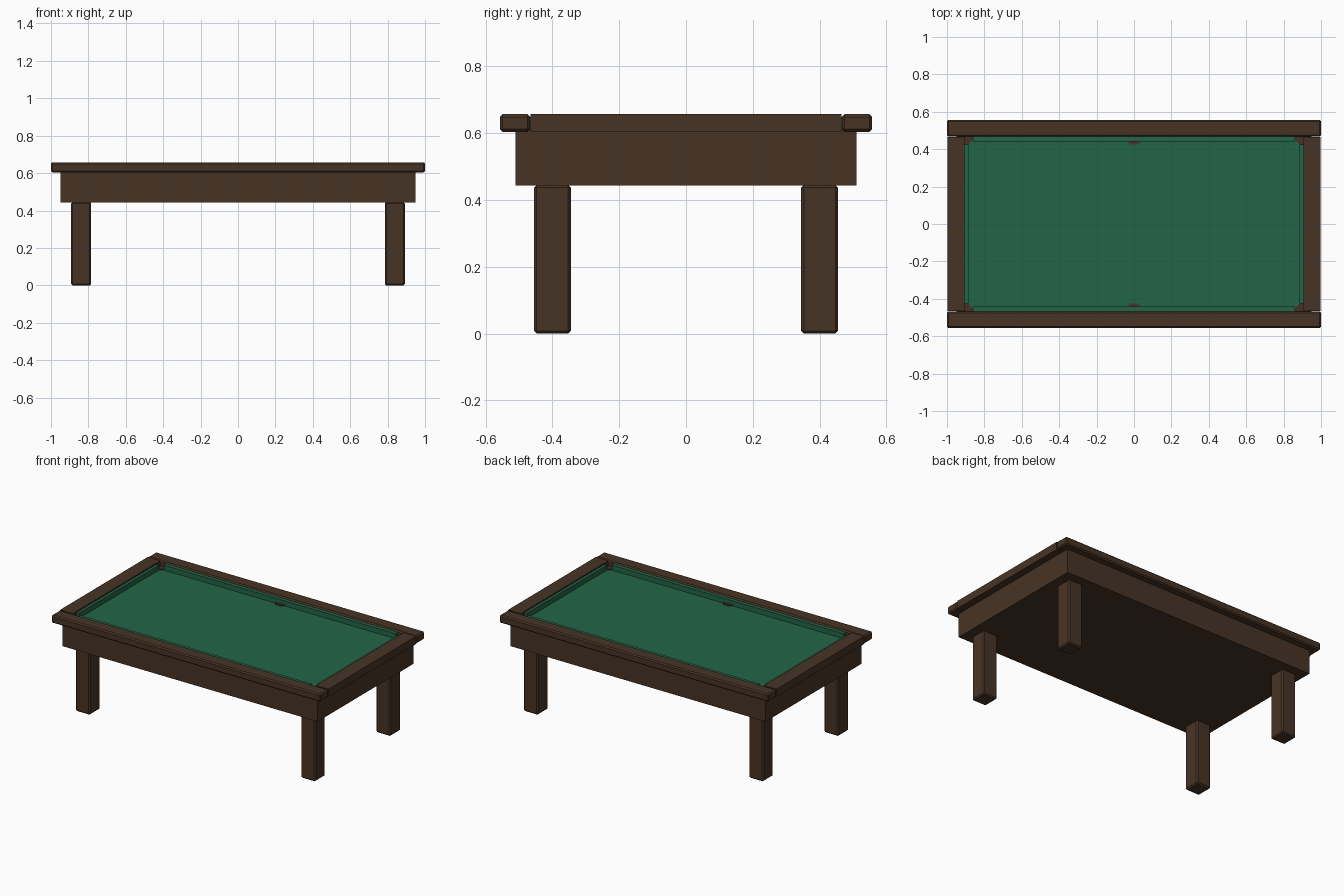
import bpy
import math

cube = bpy.data.objects.get("Cube")
if cube:
    bpy.data.objects.remove(cube, do_unlink=True)


def material(name, rgb):
    mat = bpy.data.materials.new(name)
    mat.use_nodes = True
    mat.diffuse_color = (*rgb, 1)
    mat.node_tree.nodes["Principled BSDF"].inputs["Base Color"].default_value = (*rgb, 1)
    return mat


wood = material("dark_wood", (0.063, 0.034, 0.018))
felt = material("green_felt", (0.016, 0.13, 0.063))
leather = material("pocket_brown", (0.063, 0.03, 0.019))


def box(name, x, y, z, mat, bevel=0):
    """Box spanning the (low, high) ranges given for each axis."""
    spans = (x, y, z)
    bpy.ops.mesh.primitive_cube_add(size=1, location=[(a + b) / 2 for a, b in spans])
    obj = bpy.context.object
    obj.name = name
    obj.scale = [b - a for a, b in spans]
    bpy.ops.object.transform_apply(location=False, rotation=False, scale=True)
    obj.data.materials.append(mat)
    if bevel:
        mod = obj.modifiers.new("edge_bevel", "BEVEL")
        mod.width = bevel
        mod.segments = 1
    return obj


def span(side, near, far):
    return tuple(sorted((side * near, side * far)))


# Body and playing surface
box("apron", (-0.95, 0.95), (-0.51, 0.51), (0.443, 0.606), wood)
box("playing_bed", (-0.905, 0.905), (-0.467, 0.467), (0.6, 0.614), felt)

# Legs
for sx, x_name in ((1, "left"), (-1, "right")):
    for sy, y_name in ((-1, "front"), (1, "back")):
        box(f"{y_name}_{x_name}_leg", span(sx, 0.785, 0.892), span(sy, 0.345, 0.455),
            (0, 0.445), wood, 0.008)

# Long rails and cushions
for s, name in ((-1, "front"), (1, "back")):
    box(name + "_rail", (-1, 1), span(s, 0.467, 0.557), (0.604, 0.657), wood, 0.008)
    box(name + "_cushion", (-0.862, 0.862), span(s, 0.442, 0.47), (0.61, 0.648), felt)

# End rails and cushions
for s, name in ((1, "left"), (-1, "right")):
    box(name + "_rail", span(s, 0.905, 0.998), (-0.465, 0.465), (0.605, 0.657), wood)
    box(name + "_cushion", span(s, 0.886, 0.908), (-0.424, 0.424), (0.61, 0.648), felt)

# Octagonal pockets at the corners and the middle of the long rails
for sy, y_name in ((-1, "front"), (1, "back")):
    for x, x_name in ((-0.905, "right"), (0, "middle"), (0.905, "left")):
        bpy.ops.mesh.primitive_cylinder_add(
            vertices=8, radius=0.0465, depth=0.03,
            location=(x, sy * 0.467, 0.606), rotation=(0, 0, math.pi / 8))
        pocket = bpy.context.object
        pocket.name = f"{y_name}_{x_name}_pocket"
        pocket.data.materials.append(leather)
